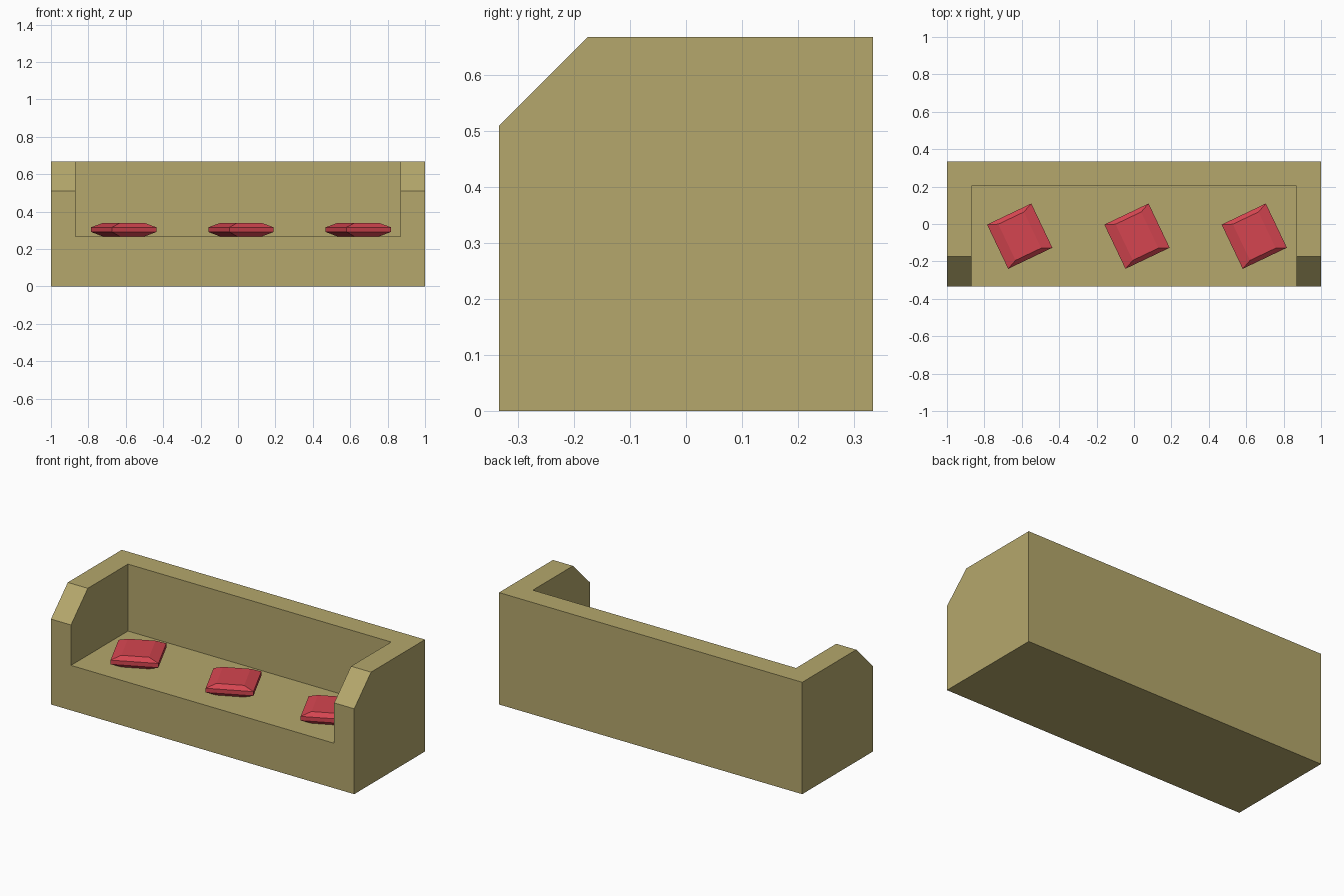
import bpy
import bmesh
from math import radians

if "Cube" in bpy.data.objects:
    bpy.data.objects.remove(bpy.data.objects["Cube"])


def material(name, rgb):
    mat = bpy.data.materials.new(name)
    mat.diffuse_color = (*rgb, 1)
    mat.use_nodes = True
    mat.node_tree.nodes["Principled BSDF"].inputs["Base Color"].default_value = mat.diffuse_color
    return mat


def add_object(name, bm, mat=None):
    bmesh.ops.recalc_face_normals(bm, faces=bm.faces)
    mesh = bpy.data.meshes.new(name)
    bm.to_mesh(mesh)
    bm.free()
    obj = bpy.data.objects.new(name, mesh)
    bpy.context.collection.objects.link(obj)
    if mat:
        mesh.materials.append(mat)
    return obj


def prism_x(profile, half_width):
    """Extrude a (y, z) profile symmetrically along x."""
    bm = bmesh.new()
    face = bm.faces.new([bm.verts.new((-half_width, y, z)) for y, z in profile])
    ext = bmesh.ops.extrude_face_region(bm, geom=[face])["geom"]
    moved = [v for v in ext if isinstance(v, bmesh.types.BMVert)]
    bmesh.ops.translate(bm, verts=moved, vec=(2 * half_width, 0, 0))
    return bm


D, H, SEAT = 0.3333, 0.667, 0.268
fabric = material("khaki_fabric", (0.46, 0.39, 0.15))
red = material("red_fabric", (0.66, 0.06, 0.08))

# Sofa body: chamfered side profile with the seating space cut out
body = add_object("sofa_body", prism_x(
    [(-D, 0), (D, 0), (D, H), (-0.175, H), (-D, 0.509)], 1.0), fabric)
cutter = add_object("seat_cutter", prism_x(
    [(-0.6, SEAT), (0.203, SEAT), (0.203, 1), (-0.6, 1)], 0.868))
cutter.hide_render = True
cut = body.modifiers.new("seat_space", 'BOOLEAN')
cut.operation, cut.object, cut.solver = 'DIFFERENCE', cutter, 'EXACT'
bpy.context.view_layer.objects.active = body
bpy.ops.object.modifier_apply(modifier=cut.name)
bpy.data.objects.remove(cutter)


# Cushion: stacked rectangles, narrower at top and bottom
def cushion(name, x):
    bm = bmesh.new()
    half, small_x, small_y = 0.131, 0.076, 0.107
    rings = []
    for hx, hy, z in ((small_x, small_y, 0), (half, half, 0.023),
                      (half, half, 0.048), (small_x, small_y, 0.07)):
        rings.append([bm.verts.new((sx * hx, sy * hy, z))
                      for sx, sy in ((-1, -1), (1, -1), (1, 1), (-1, 1))])
    for a, b in zip(rings, rings[1:]):
        for i in range(4):
            j = (i + 1) % 4
            bm.faces.new((a[i], a[j], b[j], b[i]))
    bm.faces.new(rings[0])
    bm.faces.new(rings[-1])
    obj = add_object(name, bm, red)
    obj.location = (x, -0.065, SEAT)
    obj.rotation_euler.z = radians(25.5)


# Three cushions along the seat
for i, side in enumerate(("left", "middle", "right")):
    cushion(f"{side}_cushion", 0.016 + (i - 1) * 0.627)
